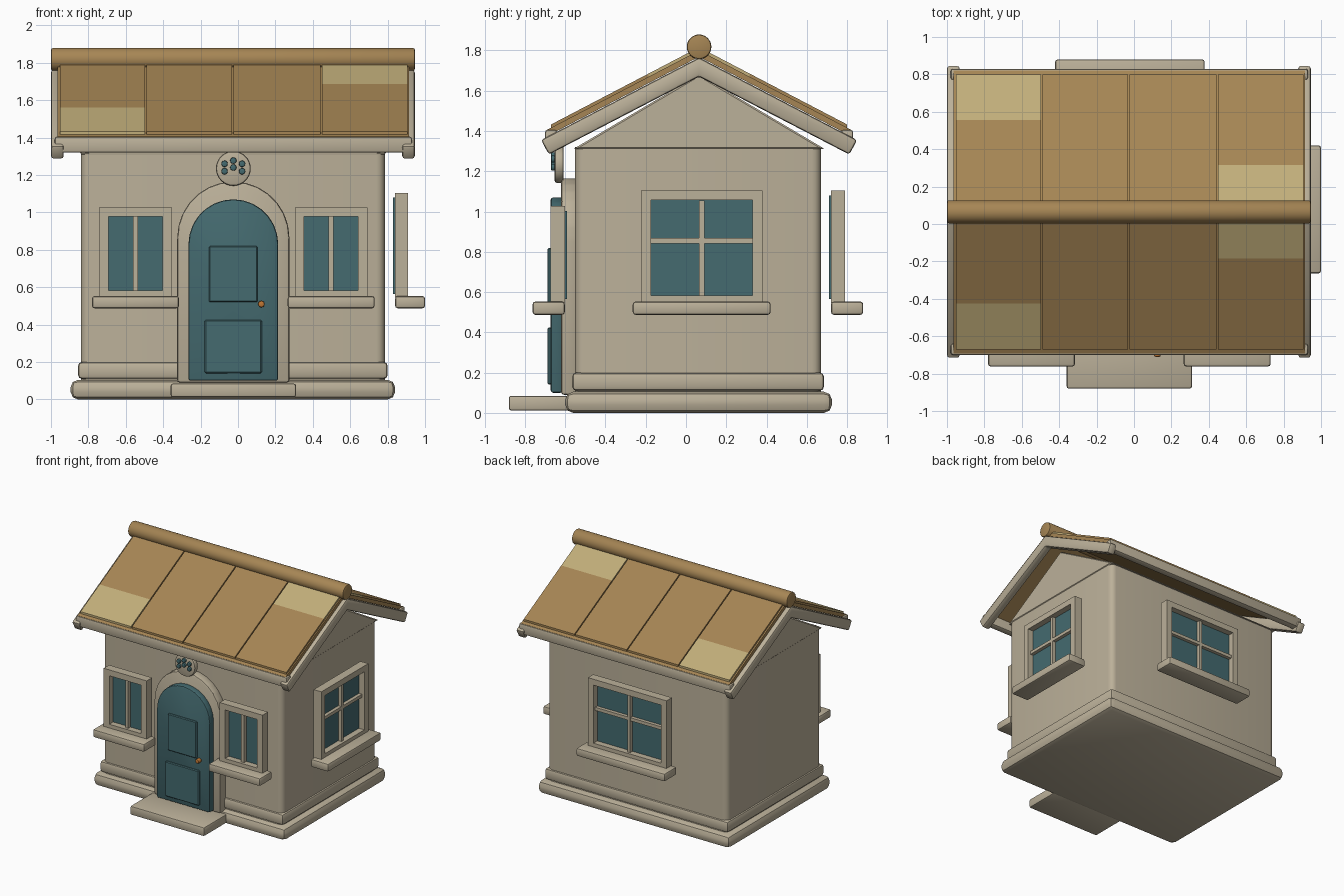
import bpy, bmesh, math
from mathutils import Matrix, Vector

cube = bpy.data.objects.get("Cube")
if cube:
    bpy.data.objects.remove(cube, do_unlink=True)


def material(name, r, g, b):
    col = [(c / 255) ** 2.2 for c in (r, g, b)] + [1]
    m = bpy.data.materials.new(name)
    m.use_nodes = True
    m.diffuse_color = col
    m.node_tree.nodes["Principled BSDF"].inputs["Base Color"].default_value = col
    return m


CREAM = material("cream", 186, 175, 152)
BROWN = material("roof_brown", 164, 132, 85)
TAN = material("roof_tan", 192, 172, 121)
TEAL = material("teal", 70, 106, 111)
ORANGE = material("knob_orange", 190, 118, 55)
I = Matrix.Identity(4)


def finish(name, bm, mats, xf=I):
    bmesh.ops.recalc_face_normals(bm, faces=bm.faces)
    me = bpy.data.meshes.new(name)
    bm.to_mesh(me)
    bm.free()
    me.transform(xf)
    for m in mats:
        me.materials.append(m)
    me.polygons.foreach_set("use_smooth", [True] * len(me.polygons))
    me.set_sharp_from_angle(angle=math.radians(35))
    ob = bpy.data.objects.new(name, me)
    bpy.context.scene.collection.objects.link(ob)
    return ob


def bevel(bm, width, segments, edges=None):
    if width:
        bmesh.ops.bevel(bm, geom=edges or bm.edges[:], offset=width, segments=segments,
                        profile=0.5, affect='EDGES', clamp_overlap=True)


def box(name, x, y, z, mat, bev=0.0, seg=2, xf=I, vertical_only=False):
    bm = bmesh.new()
    bmesh.ops.create_cube(bm, size=1)
    for v in bm.verts:
        v.co = [(a + b) / 2 + c * (b - a) for (a, b), c in zip((x, y, z), v.co)]
    edges = None
    if vertical_only:
        edges = [e for e in bm.edges if abs(e.verts[0].co.z - e.verts[1].co.z) > 0.01]
    bevel(bm, bev, seg, edges)
    return finish(name, bm, [mat], xf)


def prism_mesh(points, lo, hi, axis):
    """Extrude a 2D profile: axis 'x' takes (y, z), axis 'y' takes (x, z)."""
    bm = bmesh.new()
    put = (lambda p, t: (t, *p)) if axis == 'x' else (lambda p, t: (p[0], t, p[1]))
    f = bm.faces.new([bm.verts.new(put(p, lo)) for p in points])
    ext = bmesh.ops.extrude_face_region(bm, geom=[f])
    shift = Vector((hi - lo, 0, 0) if axis == 'x' else (0, hi - lo, 0))
    for v in ext["geom"]:
        if isinstance(v, bmesh.types.BMVert):
            v.co += shift
    bmesh.ops.recalc_face_normals(bm, faces=bm.faces)
    return bm


def prism(name, points, lo, hi, axis, mat, bev=0.0, seg=2):
    bm = prism_mesh(points, lo, hi, axis)
    bevel(bm, bev, seg)
    return finish(name, bm, [mat])


def cylinder(name, centre, radius, depth, axis, mat, sides=24, bev=0.0):
    bm = bmesh.new()
    bmesh.ops.create_cone(bm, cap_ends=True, segments=sides, radius1=radius,
                          radius2=radius, depth=depth)
    caps = [e for e in bm.edges if abs(e.verts[0].co.z - e.verts[1].co.z) < 1e-4]
    bevel(bm, bev, 2, caps)
    rot = Matrix.Rotation(math.pi / 2, 4, 'Y' if axis == 'x' else 'X')
    return finish(name, bm, [mat], Matrix.Translation(centre) @ rot)


def arch(cx, half, bottom, spring, steps=14):
    pts = [(cx - half, bottom), (cx + half, bottom)]
    for i in range(steps + 1):
        a = math.pi * i / steps
        pts.append((cx + half * math.cos(a), spring + half * math.sin(a)))
    return pts


# Plinth, skirting, walls and gable
MID = 0.065
box("plinth", (-0.895, 0.84), (-0.6, 0.725), (0.0, 0.105), CREAM, 0.04, 2)
box("skirting", (-0.855, 0.8), (-0.565, 0.685), (0.11, 0.2), CREAM, 0.02, 2)
box("walls", (-0.84, 0.785), (-0.55, 0.67), (0.09, 1.32), CREAM, 0.045, 4, vertical_only=True)
prism("gable", [(-0.56, 1.31), (0.69, 1.31), (MID, 1.68)], -0.845, 0.79, 'x', CREAM, 0.008, 1)
box("front_step", (-0.36, 0.31), (-0.88, -0.54), (0.012, 0.085), CREAM, 0.012)

# Door
DX = -0.025
prism("door_surround", arch(DX, 0.3, 0.09, 0.865), -0.62, -0.54, 'y', CREAM, 0.014)
prism("door", arch(DX, 0.24, 0.1, 0.83), -0.672, -0.61, 'y', TEAL, 0.012)
for name, x, z in (("upper", (-0.155, 0.105), (0.52, 0.82)),
                   ("lower", (-0.178, 0.127), (0.14, 0.425))):
    box("door_panel_" + name, x, (-0.687, -0.668), z, TEAL, 0.006, 1)
cylinder("door_knob", (0.125, -0.69, 0.51), 0.018, 0.04, 'y', ORANGE, 16, 0.008)

# Round plaque with six studs over the door
cylinder("plaque", (DX, -0.63, 1.235), 0.093, 0.045, 'y', CREAM, 32, 0.012)
for dx, z in ((-0.047, 1.26), (-0.047, 1.22), (0, 1.277), (0, 1.24), (0.047, 1.26), (0.047, 1.22)):
    cylinder("plaque_stud", (DX + dx, -0.658, z), 0.017, 0.024, 'y', TEAL, 16, 0.005)


def window(name, xf, width, sill_width, top, cross):
    """Built around local x = 0 with its back at y = 0, facing -y."""
    w, s, rail, base = width / 2, sill_width / 2, 0.05, 0.545
    front = -0.07
    for sx in (-1, 1):
        box(name + "_jamb", sorted((sx * w, sx * (w - rail))), (front, 0), (base, top), CREAM, xf=xf)
    inner = (-w + rail, w - rail)
    box(name + "_head", inner, (front, 0), (top - rail + 0.002, top), CREAM, xf=xf)
    box(name + "_foot", inner, (front, 0), (base, base + 0.038), CREAM, xf=xf)
    box(name + "_mullion", (-0.013, 0.013), (-0.05, 0), (base, top - rail), CREAM, xf=xf)
    if cross:
        box(name + "_crossbar", inner, (-0.048, 0), (0.842, 0.868), CREAM, xf=xf)
    box(name + "_glass", (inner[0] - 0.01, inner[1] + 0.01), (-0.02, 0.01), (base + 0.02, top - 0.025), TEAL, xf=xf)
    box(name + "_sill", (-s, s), (-0.16, 0), (0.487, 0.553), CREAM, 0.014, xf=xf)


def facing(x, y, degrees):
    return Matrix.Translation((x, y, 0)) @ Matrix.Rotation(math.radians(degrees), 4, 'Z')


# Windows
window("front_right_window", facing(-0.548, -0.602, 0), 0.388, 0.465, 1.027, False)
window("front_left_window", facing(0.498, -0.602, 0), 0.388, 0.465, 1.027, False)
window("side_window", facing(0.84, 0.078, 90), 0.605, 0.685, 1.105, True)
window("back_window", facing(-0.022, 0.72, 180), 0.71, 0.8, 1.105, True)

# Roof: base sheet, four panels, eave board on each slope
SLOPE = 0.522


def slab(sign, near, far, low, high):
    pts = [(near, low), (near, high), (far, high), (far, low)]
    return [(MID + sign * d, h - SLOPE * d) for d, h in pts]


edges = [-0.957, -0.493, -0.028, 0.444, 0.91]
for sign, side in ((-1, "front"), (1, "back")):
    prism(side + "_roof_sheet", slab(sign, 0, 0.757, 1.768, 1.8), -0.965, 0.915, 'x', BROWN)
    for i in range(4):
        bm = prism_mesh(slab(sign, 0, 0.735, 1.79, 1.816), edges[i] + 0.004, edges[i + 1] - 0.004, 'x')
        cut = {0: 0.49, 3: 0.25}.get(i)
        if cut:
            bmesh.ops.bisect_plane(bm, geom=bm.verts[:] + bm.edges[:] + bm.faces[:],
                                   plane_co=(0, MID + sign * cut, 0), plane_no=(0, 1, 0))
            for f in bm.faces:
                d = abs(f.calc_center_median().y - MID)
                f.material_index = int(d > cut if i == 0 else d < cut)
        finish(side + "_roof_panel", bm, [BROWN, TAN])
    ys = sorted((MID + sign * 0.705, MID + sign * 0.765))
    box(side + "_eave_board", (-0.98, 0.93), ys, (1.32, 1.405), CREAM, 0.012)

# Barge boards on both gable ends
barge = [(MID, 1.765), (MID - 0.785, 1.355), (MID - 0.746, 1.283), (MID, 1.67),
         (MID + 0.746, 1.283), (MID + 0.785, 1.355)]
for name, lo, hi in (("right", -1.0, -0.932), ("left", 0.878, 0.945)):
    prism(name + "_barge_board", barge, lo, hi, 'x', CREAM, 0.014)

# Ridge pole
cylinder("ridge_pole", (-0.027, MID, 1.818), 0.061, 1.945, 'x', BROWN, 32, 0.01)
